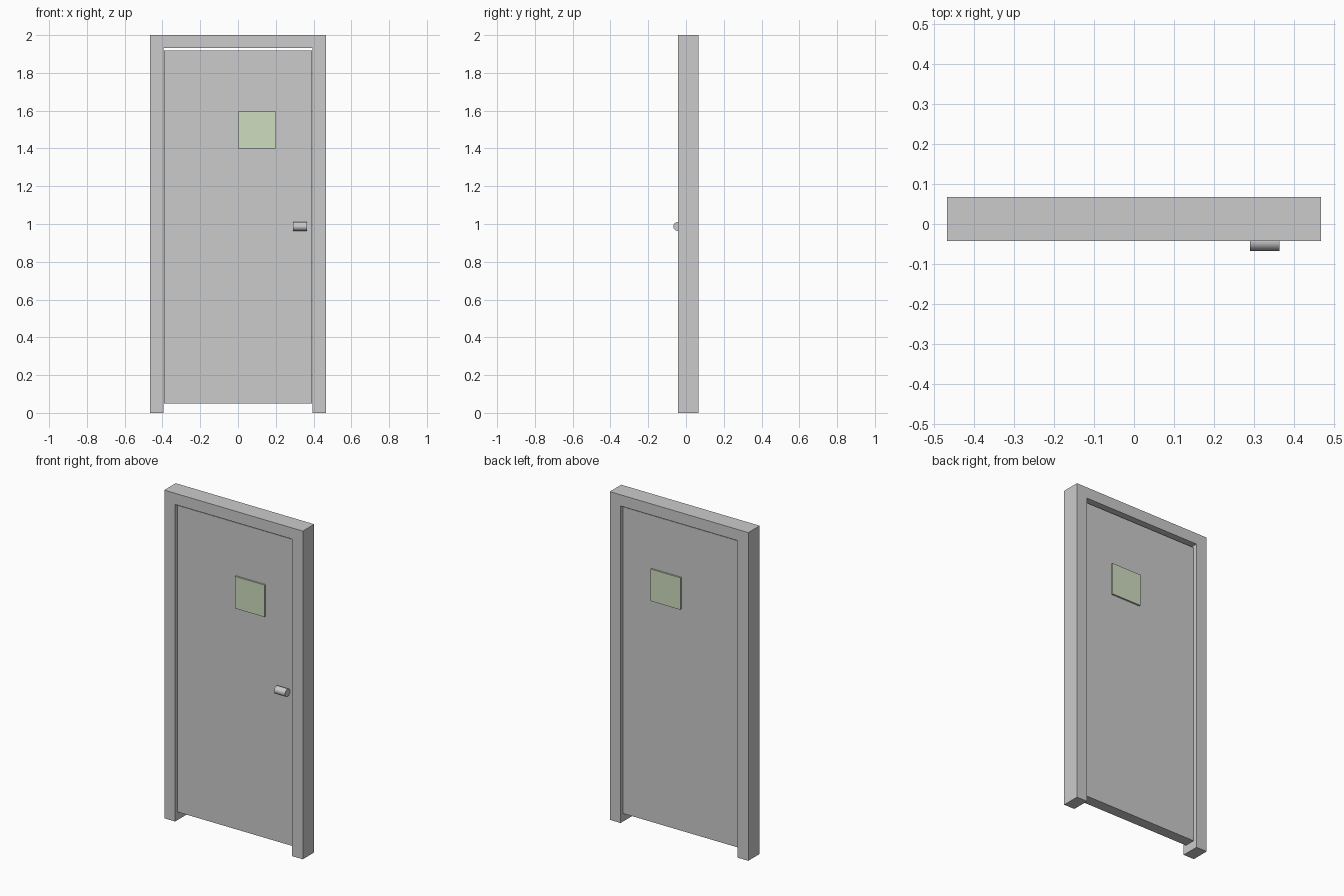
import bpy, bmesh, math

if "Cube" in bpy.data.objects:
    bpy.data.objects.remove(bpy.data.objects["Cube"])


def link(name, bm):
    mesh = bpy.data.meshes.new(name)
    bm.to_mesh(mesh)
    bm.free()
    obj = bpy.data.objects.new(name, mesh)
    bpy.context.collection.objects.link(obj)
    return obj


def prism(name, outline, y0, y1):
    """Extrude an x-z outline from y0 to y1."""
    bm = bmesh.new()
    face = bm.faces.new([bm.verts.new((x, y0, z)) for x, z in outline])
    ext = bmesh.ops.extrude_face_region(bm, geom=[face])
    verts = [v for v in ext["geom"] if isinstance(v, bmesh.types.BMVert)]
    bmesh.ops.translate(bm, verts=verts, vec=(0, y1 - y0, 0))
    bmesh.ops.recalc_face_normals(bm, faces=bm.faces)
    return link(name, bm)


def rect(x0, x1, z0, z1):
    return [(x0, z0), (x1, z0), (x1, z1), (x0, z1)]


# Door frame: two jambs and the head as one arch-shaped outline
half = [(0.467, 2.0), (0.467, 0), (0.394, 0), (0.394, 1.932)]
prism("door_frame", half + [(-x, z) for x, z in reversed(half)], -0.043, 0.067)

# Door leaf, slightly recessed, with gaps above and below
prism("door_leaf", rect(-0.392, 0.392, 0.05, 1.918), -0.021, 0.045)

# Glass pane, standing a little proud on both sides
pane = prism("window_pane", rect(0.0, 0.2, 1.4, 1.595), -0.031, 0.055)
glass = bpy.data.materials.new("pale_green_glass")
glass.diffuse_color = (0.62, 0.72, 0.52, 0.4)
glass.use_nodes = True
glass.node_tree.nodes["Principled BSDF"].inputs["Base Color"].default_value = glass.diffuse_color
pane.data.materials.append(glass)

# Handle: short horizontal cylinder on the front
bpy.ops.mesh.primitive_cylinder_add(vertices=16, radius=0.0235, depth=0.074,
                                    location=(0.327, -0.0435, 0.987),
                                    rotation=(0, math.pi / 2, 0))
bpy.context.object.name = "door_handle"
bpy.ops.object.shade_smooth_by_angle(angle=math.radians(35))
